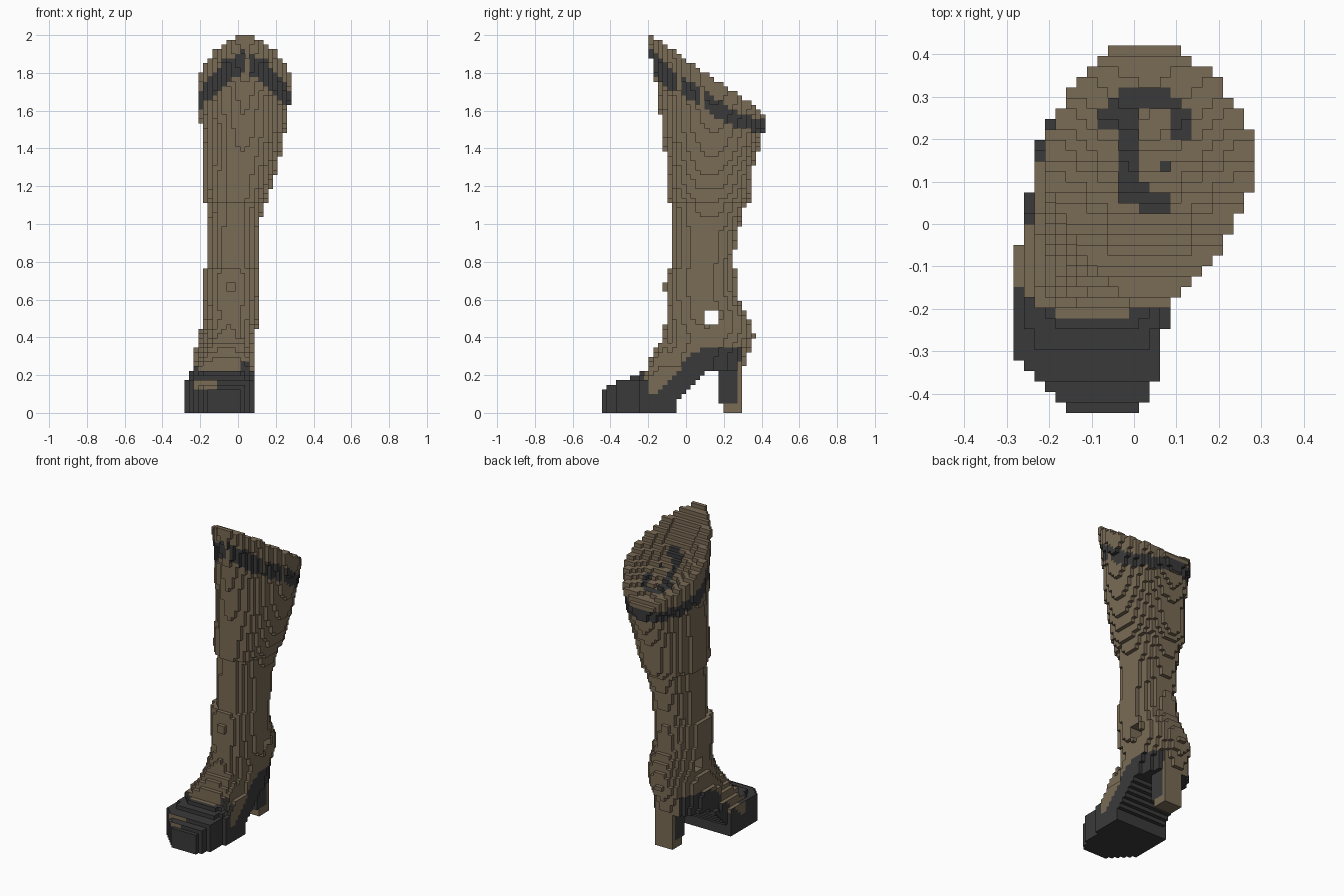
import bpy, bmesh
from mathutils import Vector

if "Cube" in bpy.data.objects:
    bpy.data.objects.remove(bpy.data.objects["Cube"], do_unlink=True)

H = 2 / 81                      # block size
NX, NY, NZ = 11, 18, 81         # grid extents


def material(name, rgb):
    m = bpy.data.materials.new(name)
    m.use_nodes = True
    m.diffuse_color = (*rgb, 1)
    bsdf = m.node_tree.nodes["Principled BSDF"]
    bsdf.inputs["Base Color"].default_value = (*rgb, 1)
    bsdf.inputs["Roughness"].default_value = 0.8
    return m


MATS = [material("brown leather", (0.192, 0.145, 0.092)),
        material("dark grey leather", (0.042, 0.042, 0.042))]


def lerp(table, t):
    """Interpolate the rows of a table keyed by their first column."""
    if t <= table[0][0]:
        return table[0][1:]
    for a, b in zip(table, table[1:]):
        if t <= b[0]:
            f = (t - a[0]) / (b[0] - a[0])
            return [p + (q - p) * f for p, q in zip(a[1:], b[1:])]
    return table[-1][1:]


# Leg outline: height, x min, x max, y min, y max, roundness of front and back
LEG = [(.10, -.26, .085, -.20, .30, 2, 2), (.30, -.235, .085, -.18, .32, 2, 2),
       (.40, -.21, .085, -.125, .365, 2, 2), (.50, -.185, .11, -.105, .335, 2, 2),
       (.60, -.185, .11, -.105, .28, 2, 2), (.66, -.185, .11, -.115, .27, 2, 2),
       (.76, -.185, .11, -.10, .26, 2, 2), (.78, -.16, .11, -.075, .25, 2, 2.2),
       (.94, -.16, .11, -.075, .27, 2, 2.2), (1.10, -.16, .135, -.075, .315, 2, 2.2),
       (1.13, -.185, .16, -.10, .34, 2, 2.1), (1.30, -.185, .21, -.10, .355, 2, 2),
       (1.50, -.185, .25, -.125, .415, 1.8, 1.8), (1.58, -.21, .265, -.135, .435, 1.6, 1.75),
       (1.70, -.21, .285, -.15, .435, 1.5, 1.75), (2.0, -.21, .285, -.21, .435, 1.45, 1.75)]
# Foot: y, x min, x max / top height / underside height
FOOT = [(-.44, -.135, .01), (-.40, -.205, .04), (-.35, -.25, .06), (-.30, -.285, .06),
        (-.20, -.285, .085), (-.07, -.285, .085), (0, -.25, .085), (.10, -.222, .08),
        (.20, -.165, .07), (.30, -.11, .02)]
FOOT_TOP = [(-.445, .125), (-.42, .135), (-.33, .175), (-.25, .21), (-.21, .225),
            (-.19, .28), (-.12, .41), (0, .36), (.30, .36)]
FOOT_BASE = [(-.06, 0), (-.05, .05), (0, .10), (.07, .18), (.12, .22), (.30, .235)]
# Dark sole edge, and centre height and half width of the dark cuff band
SOLE_EDGE = [(-.235, .40), (-.20, .10), (-.17, .10), (-.10, .15), (-.05, .21),
             (0, .28), (.05, .32), (.10, .34), (.285, .34), (.29, 0)]
BAND = [(-.18, 1.86, .06), (-.15, 1.83, .06), (-.05, 1.74, .055), (.05, 1.69, .05),
        (.10, 1.65, .05), (.20, 1.59, .045), (.30, 1.54, .04), (.40, 1.52, .035)]
BAND_GAPS = [(-.045, -.03), (.075, .095)]
# Dark lining patches: x min, x max, y min, y max
LINING = [(-.09, 0, .23, .275), (-.065, .12, .275, .30), (-.04, .09, .30, .32),
          (.08, .135, .20, .28), (-.04, .005, .05, .28), (0, .085, .025, .075),
          (0, .03, .07, .10), (.06, .09, .125, .155)]


def in_leg(x, y, z):
    x0, x1, y0, y1, front, back = lerp(LEG, z)
    cx, cy = (x0 + x1) / 2, (y0 + y1) / 2
    u, v = abs(x - cx) * 2 / (x1 - x0), abs(y - cy) * 2 / (y1 - y0)
    n = front if y < cy else back
    r = u ** n + v ** n
    if r > 1 or z < max(.1, lerp(FOOT_BASE, y)[0]):
        return False
    if .1 < y < .175 and .47 < z < .55:         # ankle opening
        return False
    bowl = .07 * max(0, 1 - r / .75)            # sunken middle of the slanted mouth
    return z < 2.0 - .69 * (y + .185) - bowl


def in_foot(x, y, z):
    if y > .3:
        return False
    x0, x1 = lerp(FOOT, y)
    if z > .17:                                 # outer side leans inward above the sole
        x0 = max(x0, -.27 + .35 * (z - .17))
    u = abs(2 * x - x0 - x1) / (x1 - x0)
    top = lerp(FOOT_TOP, y)[0]
    top -= .8 * max(top - .16, 0) * min(u, 1) ** 4
    return u < 1 and lerp(FOOT_BASE, y)[0] < z < top


def in_heel(x, y, z):
    return -.11 < x < .01 and (.17 if z > .05 else .2) < y < .297 and z < .34


def inside_any(boxes, x, y):
    return any(a < x < b and c < y < d for a, b, c, d in boxes)


def leg_colour(p, n):
    x, y, z = p
    if z < .45:
        return foot_colour(p, n)
    if z > 1.5 and inside_any(LINING, x, y):
        return 1
    mid, half = lerp(BAND, y)
    gap = any(a < y < b for a, b in BAND_GAPS) or (y < 0 and .03 < x < .06)
    return int(z > 1.45 and abs(z - mid) < half and not gap and n.z < .5)


def foot_colour(p, n):
    x, y, z = p
    if n.y < -.5 and -.24 < x < -.1 and .13 < z < .165:    # slot across the toe cap
        return 0
    if n.z < -.5 and y < .27:
        return int(z < .36)
    if abs(n.x) < .5 and y < 0:                 # toe cap edge curves back at the sides
        y += .01 - 2.5 * (x + .1) ** 2
    return int(z < lerp(SOLE_EDGE, y)[0])


def heel_colour(p, n):
    return int(p.y < (.262 if p.z < .28 else .29) and p.z > .05)


PARTS = [("heel", in_heel, heel_colour), ("foot_and_sole", in_foot, foot_colour),
         ("leg_shaft", in_leg, leg_colour)]

# Give each block of the grid to the first part that contains it
cells = {}
for i in range(-NX, NX + 1):
    for j in range(-NY, NY):
        for k in range(NZ):
            centre = (i * H, (j + .5) * H, (k + .5) * H)
            for name, inside, _ in PARTS:
                if inside(*centre):
                    cells[i, j, k] = name
                    break

AXES = [Vector(v) for v in ((1, 0, 0), (0, 1, 0), (0, 0, 1))]


def build(name, colour):
    """Make the outer block faces of one part."""
    bm = bmesh.new()
    corners = {}

    def corner(v):
        key = tuple(round(c * 2 / H) for c in v)
        if key not in corners:
            corners[key] = bm.verts.new(v)
        return corners[key]

    for (i, j, k), owner in cells.items():
        if owner != name:
            continue
        centre = Vector((i, j + .5, k + .5)) * H
        for a in range(3):
            for s in (1, -1):
                n = AXES[a] * s
                if (i + int(n.x), j + int(n.y), k + int(n.z)) in cells:
                    continue
                u, v = AXES[(a + 1) % 3] * s, AXES[(a + 2) % 3]
                ring = [centre + (n + u * p + v * q) * H / 2
                        for p, q in ((-1, -1), (1, -1), (1, 1), (-1, 1))]
                face = bm.faces.new([corner(c) for c in ring])
                face.material_index = colour(centre + n * H / 2, n)
    mesh = bpy.data.meshes.new(name)
    bm.to_mesh(mesh)
    bm.free()
    for m in MATS:
        mesh.materials.append(m)
    bpy.context.collection.objects.link(bpy.data.objects.new(name, mesh))


for part, _, rule in PARTS:
    build(part, rule)
